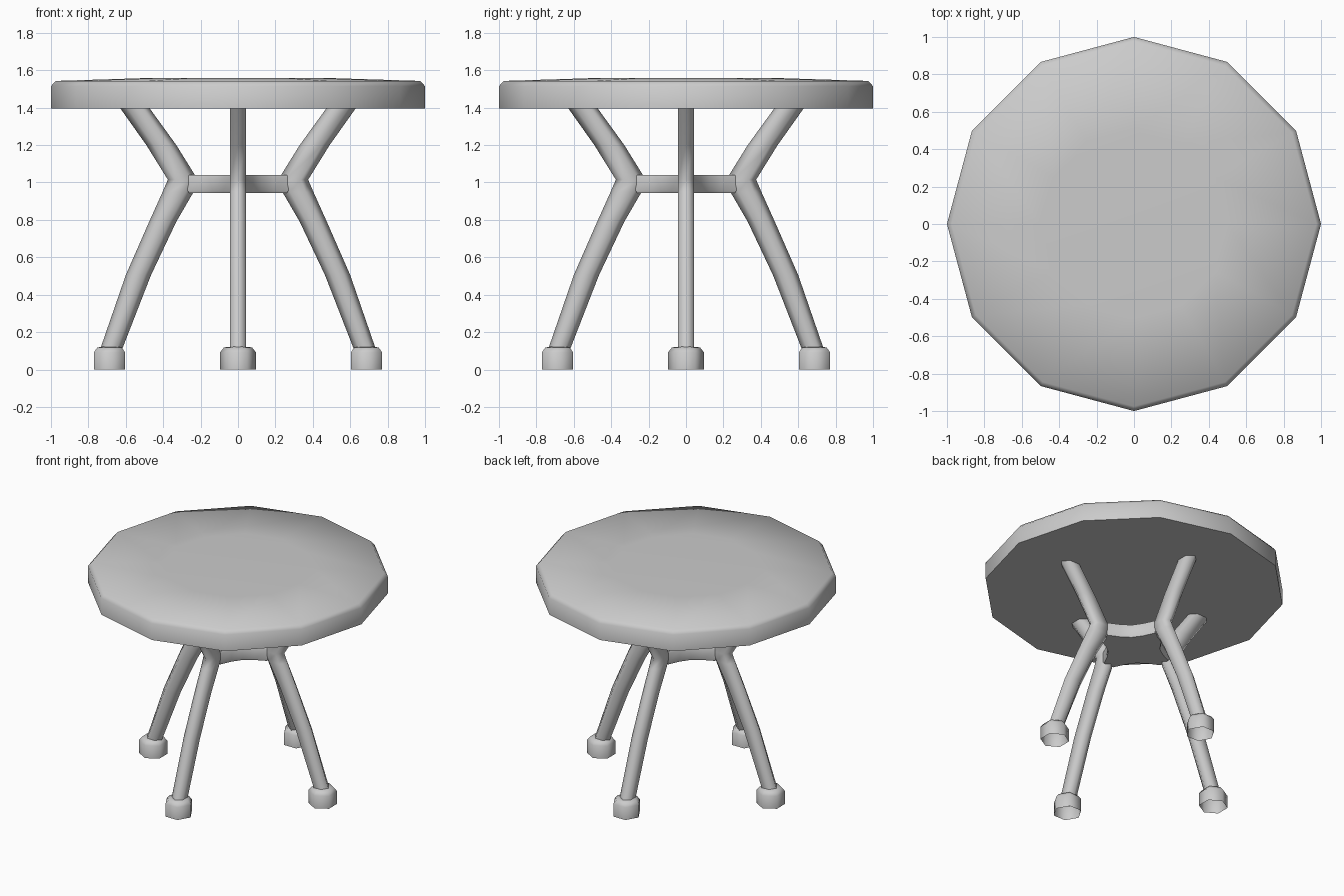
import bpy, math
from math import cos, sin, pi

if "Cube" in bpy.data.objects:
    bpy.data.objects.remove(bpy.data.objects["Cube"])


def make(name, verts, faces, angle):
    me = bpy.data.meshes.new(name)
    me.from_pydata(verts, [], faces)
    ob = bpy.data.objects.new(name, me)
    bpy.context.collection.objects.link(ob)
    bpy.ops.object.select_all(action='DESELECT')
    bpy.context.view_layer.objects.active = ob
    ob.select_set(True)
    bpy.ops.object.mode_set(mode='EDIT')
    bpy.ops.mesh.select_all(action='SELECT')
    bpy.ops.mesh.normals_make_consistent(inside=False)
    bpy.ops.object.mode_set(mode='OBJECT')
    bpy.ops.object.shade_smooth_by_angle(angle=math.radians(angle))
    return ob


def loft(rings, cap_start=False, cap_end=False):
    """Join equal-length rings of points with quads."""
    n = len(rings[0])
    verts = [p for r in rings for p in r]
    faces = [(i*n + j, i*n + (j+1) % n, (i+1)*n + (j+1) % n, (i+1)*n + j)
             for i in range(len(rings) - 1) for j in range(n)]
    if cap_start:
        faces.append(tuple(reversed(range(n))))
    if cap_end:
        faces.append(tuple(range(len(verts) - n, len(verts))))
    return verts, faces


def circle(r, z, n, cx=0.0, turn=0.0):
    return [(cx + r*cos(2*pi*k/n + turn), r*sin(2*pi*k/n + turn), z) for k in range(n)]


# Twelve-sided, slightly domed table top
profile = [(1, 1.395), (1, 1.515), (0.975, 1.543), (0.5, 1.558)]
make("table_top", *loft([circle(r, z, 12) for r, z in profile], True, True), 60)

# Leg sections: height, inner edge, outer edge
sections = [(0.08, 0.632, 0.748), (0.12, 0.615, 0.733), (0.505, 0.465, 0.60),
            (0.79, 0.33, 0.475), (0.95, 0.237, 0.403), (1.015, 0.215, 0.375),
            (1.2, 0.33, 0.49), (1.4, 0.475, 0.632)]


def leg_ring(z, a, b):
    w, q = 0.044, (b - a) / 4
    return [(b, 0, z), (b - q, w, z), (a + q, w, z), (a, 0, z), (a + q, -w, z), (b - q, -w, z)]


# Four legs, each with a hexagonal foot open underneath
foot = [(0.096, 0), (0.096, 0.092), (0.075, 0.118), (0.04, 0.122)]
for i, side in enumerate(("right", "back", "left", "front")):
    leg = make(side + "_leg", *loft([leg_ring(*s) for s in sections]), 100)
    cap = make(side + "_foot", *loft([circle(r, z, 6, 0.687, pi/6) for r, z in foot]), 65)
    leg.rotation_euler.z = cap.rotation_euler.z = i * pi / 2

# Brace plate with concave sides joining the legs
arc = [(0.27, 0.042), (0.19, 0.08), (0.125, 0.125), (0.08, 0.19), (0.042, 0.27)]


def brace_ring(s, z):
    return [(s*(x*cos(t) - y*sin(t)), s*(x*sin(t) + y*cos(t)), z)
            for t in (0, pi/2, pi, 3*pi/2) for x, y in arc]


make("leg_brace", *loft([brace_ring(0.97, 0.945), brace_ring(1, 0.957), brace_ring(1, 1.028),
                         brace_ring(0.97, 1.04)], True, True), 40)
